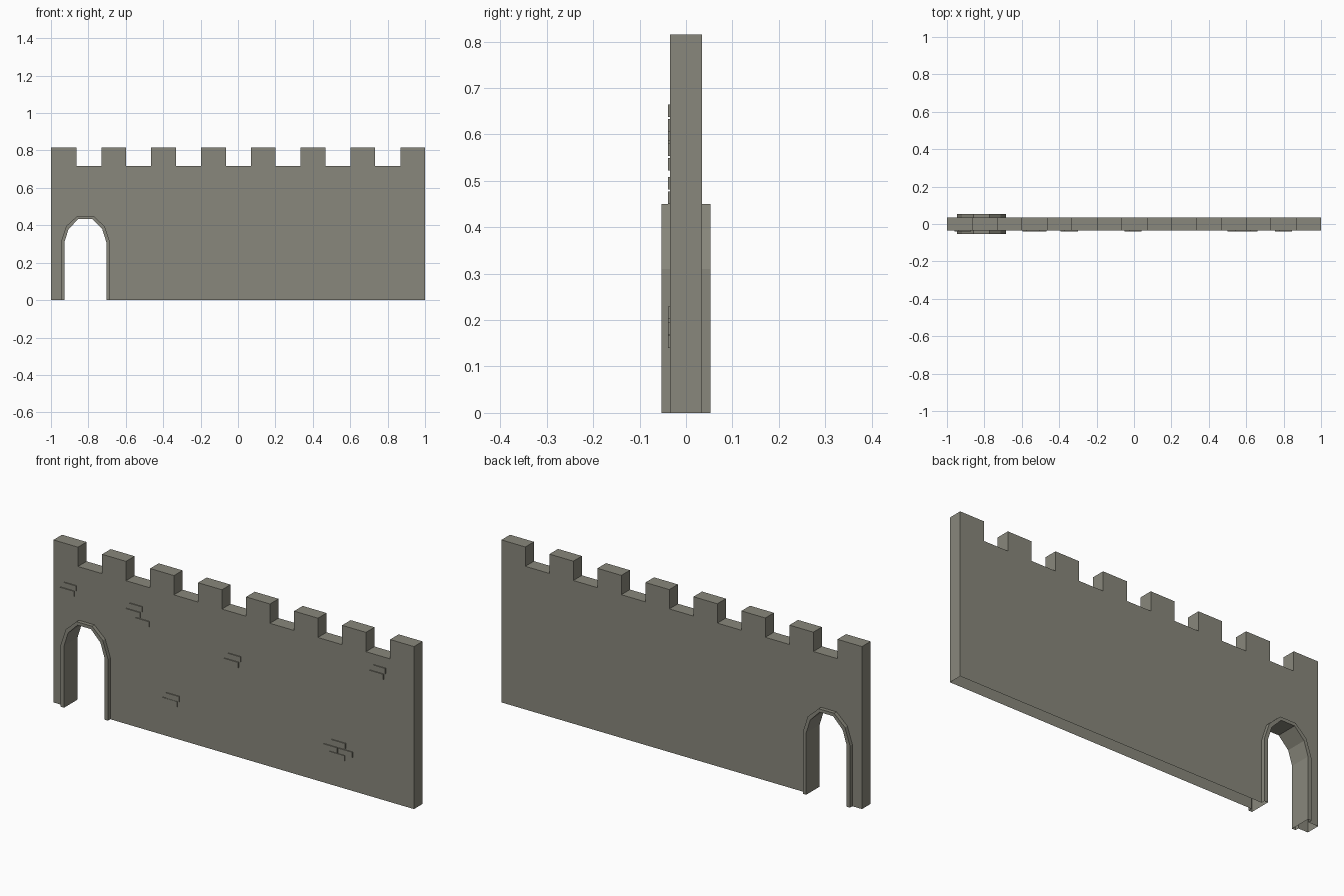
import bpy, bmesh

if "Cube" in bpy.data.objects:
    bpy.data.objects.remove(bpy.data.objects["Cube"])

stone = bpy.data.materials.new("grey stone")
stone.diffuse_color = (0.25, 0.245, 0.20, 1)
stone.use_nodes = True
stone.node_tree.nodes["Principled BSDF"].inputs["Base Color"].default_value = stone.diffuse_color

T = 0.034       # half thickness of the wall
F = 0.053       # half depth of the arch surround
CX = -0.816     # centre of the gateway


def make_object(name, bm):
    bmesh.ops.remove_doubles(bm, verts=bm.verts, dist=1e-5)
    bmesh.ops.recalc_face_normals(bm, faces=bm.faces)
    mesh = bpy.data.meshes.new(name)
    bm.to_mesh(mesh)
    bm.free()
    mesh.materials.append(stone)
    ob = bpy.data.objects.new(name, mesh)
    bpy.context.collection.objects.link(ob)
    return ob


def arch(half):
    """Full arch outline, left foot to right foot, from its right half."""
    return [(CX - x, z) for x, z in half] + [(CX + x, z) for x, z in reversed(half)]


outer = arch([(0.131, 0), (0.131, 0.31), (0.103, 0.395), (0.043, 0.45)])
inner = arch([(0.112, 0), (0.112, 0.31), (0.09, 0.38), (0.037, 0.434)])


def strip(bm, rows):
    """Quads between successive rows of points."""
    rows = [[bm.verts.new(p) for p in r] for r in rows]
    for a, b in zip(rows, rows[1:]):
        for i in range(len(a) - 1):
            bm.faces.new((a[i], a[i + 1], b[i + 1], b[i]))


def at_y(pts, y):
    return [(x, y, z) for x, z in pts]


# Wall and arch surround as one skin, open underneath
top = [(1, 0)]
for i in range(8):
    r = 1 - i * 0.2663
    left = r - 0.1325 if i < 7 else -1
    top += [(r, 0.815), (left, 0.815)]
    if i < 7:
        top += [(left, 0.718), (1 - (i + 1) * 0.2663, 0.718)]
top.append((-1, 0))

bm = bmesh.new()
for y in (-T, T):                                   # front and back faces
    bm.faces.new([bm.verts.new(p) for p in at_y(top + outer, y)])
strip(bm, [at_y(top, -T), at_y(top, T)])            # ends and battlements
strip(bm, [at_y(outer, -T), at_y(outer, -F), at_y(inner, -F),
           at_y(inner, F), at_y(outer, F), at_y(outer, T)])
make_object("castle_wall", bm)

# Raised bricks on the front: left, right, top
bricks = [
    (-0.94, -0.872, 0.62), (-0.96, -0.883, 0.59),
    (-0.574, -0.506, 0.613), (-0.597, -0.517, 0.581), (-0.544, -0.467, 0.549),
    (-0.028, 0.04, 0.508), (-0.05, 0.028, 0.477),
    (-0.372, -0.3, 0.218), (-0.392, -0.311, 0.19),
    (0.777, 0.844, 0.665), (0.755, 0.833, 0.633),
    (0.544, 0.622, 0.229), (0.5, 0.578, 0.196),
    (0.583, 0.661, 0.196), (0.535, 0.617, 0.167),
]
bm = bmesh.new()
for x0, x1, z1 in bricks:
    box = bmesh.ops.create_cube(bm, size=1)["verts"]
    bmesh.ops.scale(bm, verts=box, vec=(x1 - x0, 0.006, 0.027))
    bmesh.ops.translate(bm, verts=box, vec=((x0 + x1) / 2, -T - 0.002, z1 - 0.0135))
make_object("raised_bricks", bm)
